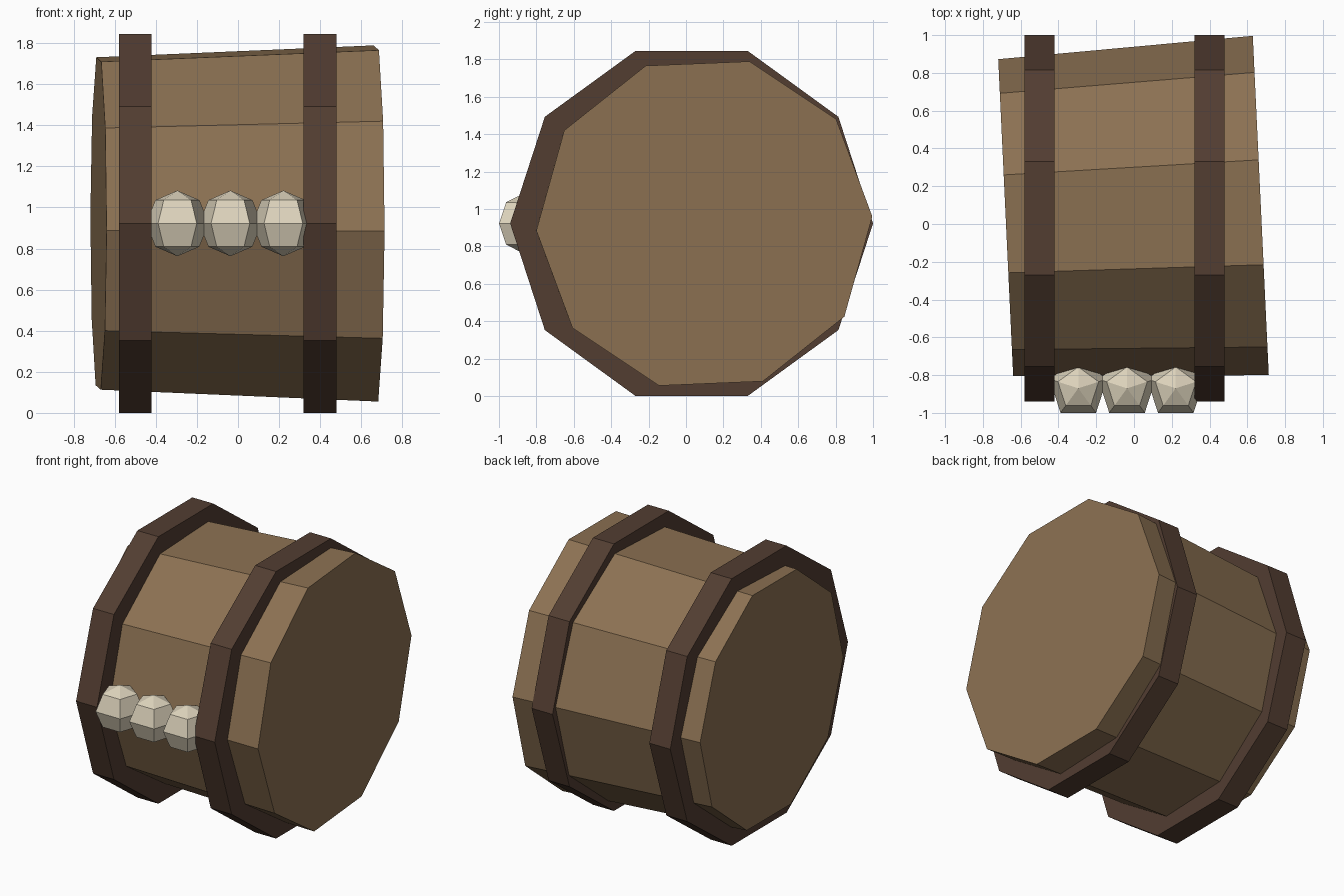
import bpy, bmesh
from math import radians, sin, cos, tau
from mathutils import Matrix, Vector

if "Cube" in bpy.data.objects:
    bpy.data.objects.remove(bpy.data.objects["Cube"])


def material(name, rgb):
    m = bpy.data.materials.new(name)
    m.diffuse_color = (*rgb, 1)
    m.use_nodes = True
    m.node_tree.nodes["Principled BSDF"].inputs["Base Color"].default_value = m.diffuse_color
    return m


def lathe(name, rings, sides, phase, matrix, mat):
    """Flat-faced solid of (radius, height) rings around local z; radius 0 is a pole."""
    bm = bmesh.new()
    loops = []
    for r, h in rings:
        count = sides if r > 0 else 1
        loops.append([bm.verts.new((r * cos(phase + tau * i / sides),
                                    r * sin(phase + tau * i / sides), h))
                      for i in range(count)])
    for a, b in zip(loops, loops[1:]):
        for i in range(sides):
            j = (i + 1) % sides
            quad = [a[i % len(a)], a[j % len(a)], b[j % len(b)], b[i % len(b)]]
            bm.faces.new(list(dict.fromkeys(quad)))
    for loop in (loops[0], loops[-1]):
        if len(loop) > 1:
            bm.faces.new(loop)
    bmesh.ops.recalc_face_normals(bm, faces=bm.faces)
    mesh = bpy.data.meshes.new(name)
    bm.to_mesh(mesh)
    bm.free()
    mesh.materials.append(mat)
    obj = bpy.data.objects.new(name, mesh)
    obj.matrix_world = matrix
    bpy.context.collection.objects.link(obj)
    return obj


wood = material("wood", (0.26, 0.165, 0.085))
leather = material("dark_band", (0.085, 0.047, 0.031))
bone = material("bone", (0.72, 0.65, 0.50))

# local z -> world x, local x -> world y
along_x = Matrix(((0, 0, 1, 0), (1, 0, 0, 0), (0, 1, 0, 0), (0, 0, 0, 1)))

# tapered, slightly turned barrel body
lathe("barrel_body", [(0.84, -0.676), (0.90, 0.676)], 10, radians(2.4),
      Matrix.Translation((-0.004, 0.066, 0.922)) @ Matrix.Rotation(radians(2.7), 4, 'Z') @ along_x,
      wood)

# two straight bands
for side, x in (("left", -0.50), ("right", 0.40)):
    lathe(f"band_{side}", [(0.97, -0.08), (0.97, 0.08)], 10, 0,
          Matrix.Translation((x, 0.03, 0.9225)) @ along_x, leather)

# row of three beads on the front
R = 0.16
bead = [(0, -R), (R * 0.7071, -R * 0.7071), (R, 0), (R * 0.7071, R * 0.7071), (0, R)]
for i, x in enumerate((-0.295, -0.037, 0.221)):
    lathe(f"bead_{i + 1}", bead, 5, radians(90),
          Matrix.Translation((x, -0.87, 0.9225)), bone)
